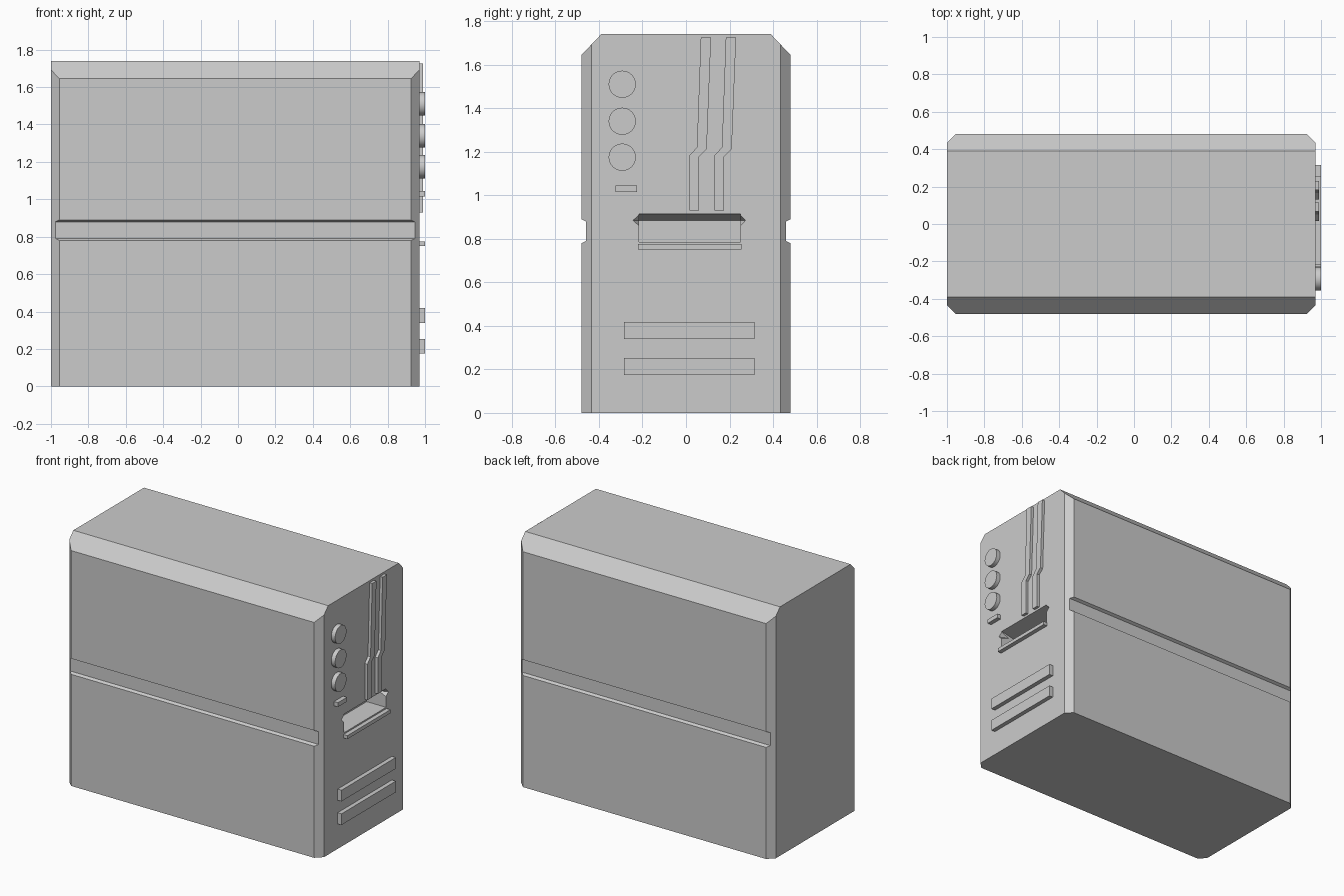
import bpy, bmesh, math

if "Cube" in bpy.data.objects:
    bpy.data.objects.remove(bpy.data.objects["Cube"])

FACE = 0.97   # x of the control panel
TIP = 1.0     # x reached by raised details


def to_object(name, bm):
    bmesh.ops.recalc_face_normals(bm, faces=bm.faces[:])
    mesh = bpy.data.meshes.new(name)
    bm.to_mesh(mesh)
    bm.free()
    obj = bpy.data.objects.new(name, mesh)
    bpy.context.collection.objects.link(obj)
    return obj


def prism(name, pts, lo, hi, axis):
    """Extrude a 2D outline between lo and hi along the given axis."""
    place = {'x': lambda u, v, w: (w, u, v),
             'y': lambda u, v, w: (u, w, v),
             'z': lambda u, v, w: (u, v, w)}[axis]
    bm = bmesh.new()
    rings = [[bm.verts.new(place(u, v, w)) for u, v in pts] for w in (lo, hi)]
    for ring in rings:
        bm.faces.new(ring)
    for i in range(len(pts)):
        j = (i + 1) % len(pts)
        bm.faces.new((rings[0][i], rings[0][j], rings[1][j], rings[1][i]))
    return to_object(name, bm)


def boolean(obj, cutter, operation):
    mod = obj.modifiers.new(cutter.name, 'BOOLEAN')
    mod.object, mod.operation, mod.solver = cutter, operation, 'EXACT'
    bpy.context.view_layer.objects.active = obj
    bpy.ops.object.modifier_apply(modifier=mod.name)
    bpy.data.objects.remove(cutter)


def plate(name, y0, y1, z0, z1):
    return prism(name, [(y0, z0), (y1, z0), (y1, z1), (y0, z1)], FACE - 0.01, TIP, 'x')


# Cabinet: end profile with side grooves and sloped top edges
half = [(0.48, 0), (0.48, 0.78), (0.46, 0.79), (0.46, 0.88),
        (0.48, 0.89), (0.48, 1.645), (0.39, 1.74)]
body = prism("cabinet", half + [(-y, z) for y, z in reversed(half)], -1.0, FACE, 'x')

# Chamfered vertical corners
c = 0.045
plan = [(-1, -0.48 + c), (-1 + c, -0.48), (FACE - c, -0.48), (FACE, -0.48 + c),
        (FACE, 0.48 - c), (FACE - c, 0.48), (-1 + c, 0.48), (-1, 0.48 - c)]
boolean(body, prism("corner_trim", plan, -0.5, 2.5, 'z'), 'INTERSECT')

# Dispensing slot with a sloping ceiling
slot = [(1.02, 0.785), (1.02, 0.925), (0.82, 0.885), (0.82, 0.785)]
boolean(body, prism("slot_cutter", slot, -0.215, 0.25, 'y'), 'DIFFERENCE')

# Pointed notches at both ends of the slot
bm = bmesh.new()
for p in [(0.975, -0.246, 0.885), (0.975, 0.276, 0.885), (0.9, -0.21, 0.885), (0.9, 0.245, 0.885)] + \
         [(0.975, y, z) for y in (-0.214, 0.249) for z in (0.856, 0.913)]:
    bm.verts.new(p)
bmesh.ops.convex_hull(bm, input=bm.verts[:])
boolean(body, to_object("notch_cutter", bm), 'DIFFERENCE')

# Lip under the slot, lower ribs and small indicator
plate("slot_lip", -0.22, 0.255, 0.75, 0.775)
plate("lower_rib", -0.285, 0.315, 0.175, 0.253)
plate("upper_rib", -0.285, 0.315, 0.34, 0.418)
plate("indicator", -0.325, -0.225, 1.015, 1.045)

# Round buttons
circle = [(math.cos(math.tau * i / 32), math.sin(math.tau * i / 32)) for i in range(32)]
for z in (1.175, 1.34, 1.51):
    button = prism("button", [(-0.293 + 0.0625 * u, z + 0.0625 * v) for u, v in circle],
                   FACE - 0.01, TIP, 'x')
    bpy.ops.object.select_all(action='DESELECT')
    button.select_set(True)
    bpy.context.view_layer.objects.active = button
    bpy.ops.object.shade_smooth_by_angle(angle=math.radians(30))

# Bent trim strips
strip = [(0.015, 0.93), (0.06, 0.93), (0.06, 1.177), (0.095, 1.212),
         (0.115, 1.725), (0.068, 1.725), (0.05, 1.22), (0.015, 1.182)]
for dy in (0, 0.115):
    prism("trim_strip", [(y + dy, z) for y, z in strip], FACE - 0.01, 0.99, 'x')
